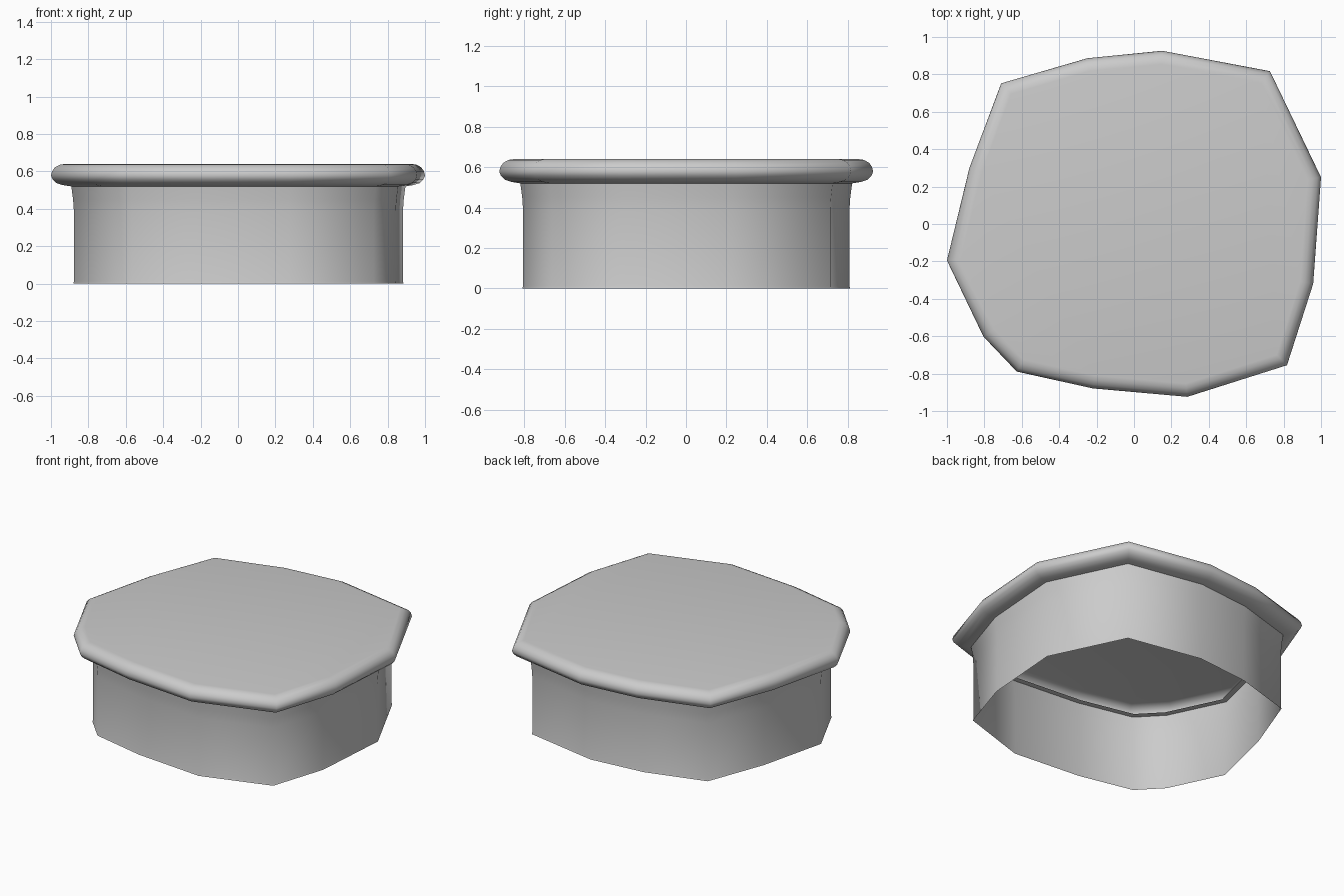
import bpy, math
from mathutils import Vector

if "Cube" in bpy.data.objects:
    bpy.data.objects.remove(bpy.data.objects["Cube"])

# Irregular outline of the rim, counter-clockwise
OUTLINE = [Vector(p) for p in (
    (1.0, 0.25), (0.727, 0.817), (0.15, 0.926), (-0.25, 0.886), (-0.71, 0.752),
    (-0.88, 0.30), (-1.0, -0.195), (-0.805, -0.602), (-0.627, -0.789),
    (-0.22, -0.879), (0.285, -0.924), (0.818, -0.755), (0.958, -0.32))]
N = len(OUTLINE)


def inset(d):
    """Outline moved inward by d with mitred corners."""
    ring = []
    for i, p in enumerate(OUTLINE):
        a = (p - OUTLINE[i - 1]).normalized()
        b = (OUTLINE[(i + 1) % N] - p).normalized()
        n1, n2 = Vector((a.y, -a.x)), Vector((b.y, -b.x))
        ring.append(p - (n1 + n2) * d / (1 + n1.dot(n2)))
    return ring


def loft(name, profile, cap):
    """Sweep (inset, z) profile around the outline; optionally fill the last ring."""
    verts = [(p.x, p.y, z) for d, z in profile for p in inset(d)]
    faces = []
    for r in range(len(profile) - 1):
        for i in range(N):
            j = (i + 1) % N
            faces.append((r * N + i, r * N + j, (r + 1) * N + j, (r + 1) * N + i))
    if cap:
        faces.append(tuple(range((len(profile) - 1) * N, len(profile) * N)))
    mesh = bpy.data.meshes.new(name)
    mesh.from_pydata(verts, [], faces)
    obj = bpy.data.objects.new(name, mesh)
    bpy.context.collection.objects.link(obj)
    bpy.ops.object.select_all(action='DESELECT')
    obj.select_set(True)
    bpy.context.view_layer.objects.active = obj
    bpy.ops.object.shade_smooth_by_angle(angle=math.radians(60))
    return obj


# Thin open wall, flaring slightly towards the rim
loft("side_wall", [(0.113, 0), (0.116, 0.012), (0.116, 0.39), (0.112, 0.45),
                   (0.103, 0.52)], False)

# Hollow lid: narrow inner ledge, rounded rim and flat top in one thin shell
loft("lid", [(0.138, 0.522), (0.103, 0.52), (0.06, 0.527), (0.027, 0.538),
             (0.008, 0.558), (0.0, 0.578), (0.006, 0.602), (0.02, 0.622),
             (0.045, 0.636), (0.07, 0.64)], True)
